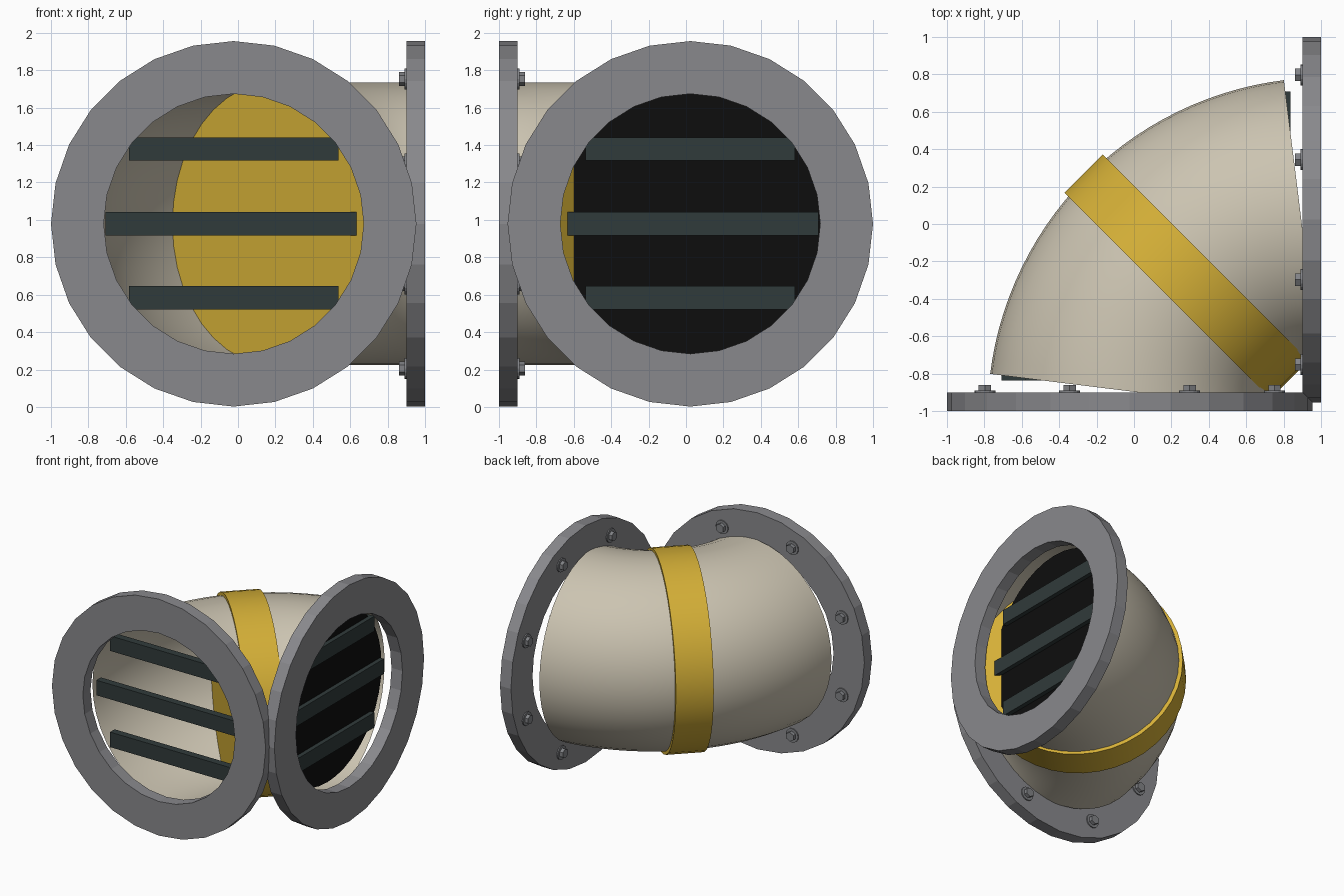
import bpy, bmesh, math
from mathutils import Matrix, Vector

if "Cube" in bpy.data.objects:
    bpy.data.objects.remove(bpy.data.objects["Cube"])

CZ = 0.979          # height of the pipe axis
OFF = 0.023         # sideways shift of each opening from the origin
UP = Vector((0, 0, 1))


def mat(name, rgb):
    m = bpy.data.materials.new(name)
    m.diffuse_color = (*rgb, 1)
    m.use_nodes = True
    m.node_tree.nodes["Principled BSDF"].inputs["Base Color"].default_value = m.diffuse_color
    return m


CREAM = mat("cream_paint", (0.60, 0.55, 0.44))
GREY = mat("flange_grey", (0.25, 0.25, 0.265))
STEEL = mat("bolt_steel", (0.22, 0.225, 0.24))
GOLD = mat("gold_band", (0.66, 0.43, 0.038))
SLATE = mat("dark_slats", (0.030, 0.043, 0.043))
BLACK = mat("black_inside", (0.004, 0.004, 0.004))


def frame(origin, out, side):
    """Local x = out of the opening, y = towards outer bend, z = up."""
    m = Matrix((out, side, UP)).transposed().to_4x4()
    m.translation = origin
    return m


def finish(bm, name, material, m=Matrix(), smooth=False):
    bm.transform(m)
    bmesh.ops.recalc_face_normals(bm, faces=bm.faces)
    me = bpy.data.meshes.new(name)
    bm.to_mesh(me)
    bm.free()
    me.materials.append(material)
    ob = bpy.data.objects.new(name, me)
    bpy.context.collection.objects.link(ob)
    if smooth:
        bpy.ops.object.select_all(action='DESELECT')
        ob.select_set(True)
        bpy.context.view_layer.objects.active = ob
        bpy.ops.object.shade_smooth_by_angle(angle=math.radians(35))
    return ob


def lathe(bm, profile, n, cy=0.0, cz=0.0, closed=False):
    """Spin (x, radius) points round the local x axis."""
    rings = [[bm.verts.new((x, cy + r * math.sin(2 * math.pi * i / n),
                            cz + r * math.cos(2 * math.pi * i / n)))
              for i in range(n)] for x, r in profile]
    pairs = list(zip(rings, rings[1:]))
    if closed:
        pairs.append((rings[-1], rings[0]))
    for a, b in pairs:
        for i in range(n):
            j = (i + 1) % n
            bm.faces.new((a[i], a[j], b[j], b[i]))
    if not closed:
        bm.faces.new(rings[0])
        if len(rings) > 1:
            bm.faces.new(rings[-1])


# Bent pipe: a circle swept along an arc, slightly short of a quarter turn
RC, RT, HALF = 1.053, 0.755, math.radians(37.9)
centre = Vector((1.025, -1.025, CZ))
bm = bmesh.new()
rings, SEG, N = [], 28, 40
for k in range(SEG + 1):
    a = math.radians(135) + HALF - 2 * HALF * k / SEG
    radial = Vector((math.cos(a), math.sin(a), 0))
    rings.append([bm.verts.new(centre + radial * (RC + RT * math.cos(t)) + UP * RT * math.sin(t))
                  for t in (2 * math.pi * i / N for i in range(N))])
for a, b in zip(rings, rings[1:]):
    for i in range(N):
        j = (i + 1) % N
        bm.faces.new((a[i], a[j], b[j], b[i]))
finish(bm, "elbow_pipe", CREAM, smooth=True)

# Capped band round the middle of the bend
s = math.sqrt(0.5)
bm = bmesh.new()
lathe(bm, [(-0.144, 0.779), (0.144, 0.779)], 40)
finish(bm, "middle_band", GOLD,
       frame(Vector((0.281, -0.281, CZ)), Vector((s, s, 0)), Vector((-s, s, 0))), smooth=True)

# Both openings share the same flange, bolts and slats
ends = {
    "front": frame(Vector((-OFF, 0, CZ)), Vector((0, -1, 0)), Vector((-1, 0, 0))),
    "right": frame(Vector((0, OFF, CZ)), Vector((1, 0, 0)), Vector((0, 1, 0))),
}
for label, m in ends.items():
    # Flange ring
    bm = bmesh.new()
    lathe(bm, [(0.9, 0.695), (0.9, 0.977), (1.0, 0.977), (1.0, 0.695)], 28, closed=True)
    finish(bm, label + "_flange", GREY, m)

    # Eight hexagon bolts with washers on the back of the flange
    bm = bmesh.new()
    for k in range(8):
        a = math.radians(22.5 + 45 * k)
        cy, cz = 0.838 * math.sin(a), 0.838 * math.cos(a)
        lathe(bm, [(0.905, 0.056), (0.891, 0.056)], 16, cy, cz)
        lathe(bm, [(0.905, 0.038), (0.862, 0.038)], 6, cy, cz)
    finish(bm, label + "_bolts", STEEL, m)

    # Three horizontal slats across the opening
    bm = bmesh.new()
    for z, half in ((-0.395, 0.56), (0, 0.685), (0.4, 0.56)):
        bmesh.ops.create_cube(bm, size=1, matrix=Matrix.Translation((0.808, 0, z))
                              @ Matrix.Diagonal((0.06, 2 * half, 0.124, 1)))
    finish(bm, label + "_slats", SLATE, m)

# Dark backing disc behind the right slats
bm = bmesh.new()
lathe(bm, [(0.792, 0.705), (0.802, 0.705)], 40)
finish(bm, "right_backing_disc", BLACK, ends["right"])
